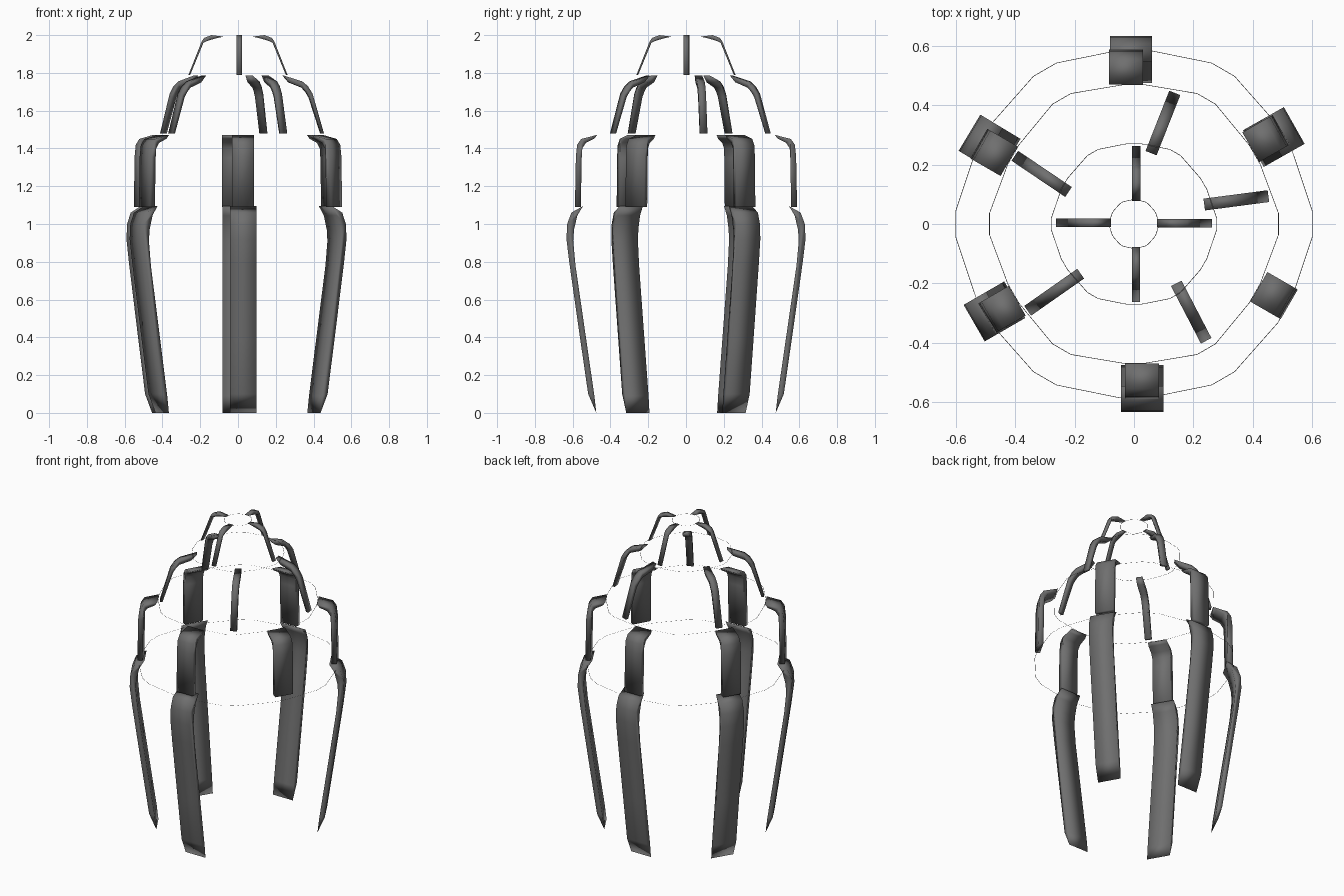
import bpy, bmesh
from math import radians, cos, sin, pi
from mathutils import Vector

if "Cube" in bpy.data.objects:
    bpy.data.objects.remove(bpy.data.objects["Cube"])

dark = bpy.data.materials.new("dark_metal")
dark.diffuse_color = (.16, .16, .16, 1)
dark.use_nodes = True
dark.node_tree.nodes["Principled BSDF"].inputs["Base Color"].default_value = dark.diffuse_color


def add_object(name, bm):
    bmesh.ops.recalc_face_normals(bm, faces=bm.faces)
    for f in bm.faces:
        f.smooth = True
    mesh = bpy.data.meshes.new(name)
    bm.to_mesh(mesh)
    bm.free()
    mesh.materials.append(dark)
    bpy.context.collection.objects.link(bpy.data.objects.new(name, mesh))


def slat(name, profile, width, direction, offset):
    """Extrude a closed (radius, height) profile sideways, facing a given direction."""
    a = radians(direction)
    out, side = Vector((cos(a), sin(a), 0)), Vector((-sin(a), cos(a), 0))
    bm = bmesh.new()
    rims = []
    for s in (offset - width / 2, offset + width / 2):
        rims.append([bm.verts.new(out * r + side * s + Vector((0, 0, z))) for r, z in profile])
    n = len(profile)
    bm.faces.new(rims[0])
    bm.faces.new(rims[1])
    for i in range(n):
        j = (i + 1) % n
        bm.faces.new((rims[0][i], rims[0][j], rims[1][j], rims[1][i]))
    add_object(name, bm)


def wire_ring(name, r_corner, r_mid, z):
    """Hair-thin flat hoop: a twelve-sided outline with its corners cut."""
    pts = [Vector((cos(i * pi / 6), sin(i * pi / 6), 0)) * (r_mid if i % 2 else r_corner)
           for i in range(12)]
    cut = []
    for i, p in enumerate(pts):
        cut += [p.lerp(pts[i - 1], .15), p.lerp(pts[(i + 1) % 12], .15)]
    bm = bmesh.new()
    up = Vector((0, 0, z))
    inner = [bm.verts.new(p * (1 - .001 / r_mid) + up) for p in cut]
    outer = [bm.verts.new(p * (1 + .001 / r_mid) + up) for p in cut]
    for i in range(len(cut)):
        bm.faces.new((inner[i - 1], outer[i - 1], outer[i], inner[i]))
    add_object(name, bm)


# Side profiles (radius, height): up the outside, down the inside
leg = [(.475, 0), (.518, .10), (.56, .39), (.617, .79), (.633, .92), (.629, 1.0), (.607, 1.06),
       (.545, 1.095), (.575, 1.045), (.593, .97), (.597, .91), (.585, .78), (.527, .38), (.485, .09)]
shoulder = [(.588, 1.09), (.583, 1.36), (.576, 1.42), (.555, 1.45), (.47, 1.472),
            (.485, 1.452), (.53, 1.43), (.549, 1.40), (.552, 1.35), (.557, 1.09)]
upper = [(.461, 1.48), (.40, 1.69), (.375, 1.73), (.345, 1.755), (.243, 1.787),
         (.275, 1.75), (.345, 1.722), (.365, 1.70), (.383, 1.67), (.445, 1.48)]
crown = [(.262, 1.79), (.193, 1.965), (.18, 1.985), (.14, 2.0), (.077, 1.992),
         (.115, 1.983), (.155, 1.972), (.183, 1.96), (.253, 1.79)]

# Bottom legs: one of the six positions is empty
for d, off in ((29.5, .023), (90, .01), (149, .022), (210, .02), (270, .028)):
    slat("lower_leg", leg, .142, d, off)

# Second tier
for i in range(6):
    slat("shoulder_slat", shoulder, .115, 30 + 60 * i, .027)

# Third tier, unevenly spaced
for d in (7.5, 68.5, 146, 215, 297.5):
    slat("upper_slat", upper, .04, d, .034)

# Top tier
for d, off in ((0, .002), (90, -.008), (180, -.004), (270, .007)):
    slat("crown_slat", crown, .028, d, off)

# Thin hoops
wire_ring("lower_hoop", .615, .595, 1.06)
wire_ring("shoulder_hoop", .50, .475, 1.47)
wire_ring("upper_hoop", .285, .275, 1.78)
wire_ring("crown_hoop", .085, .083, 1.99)
